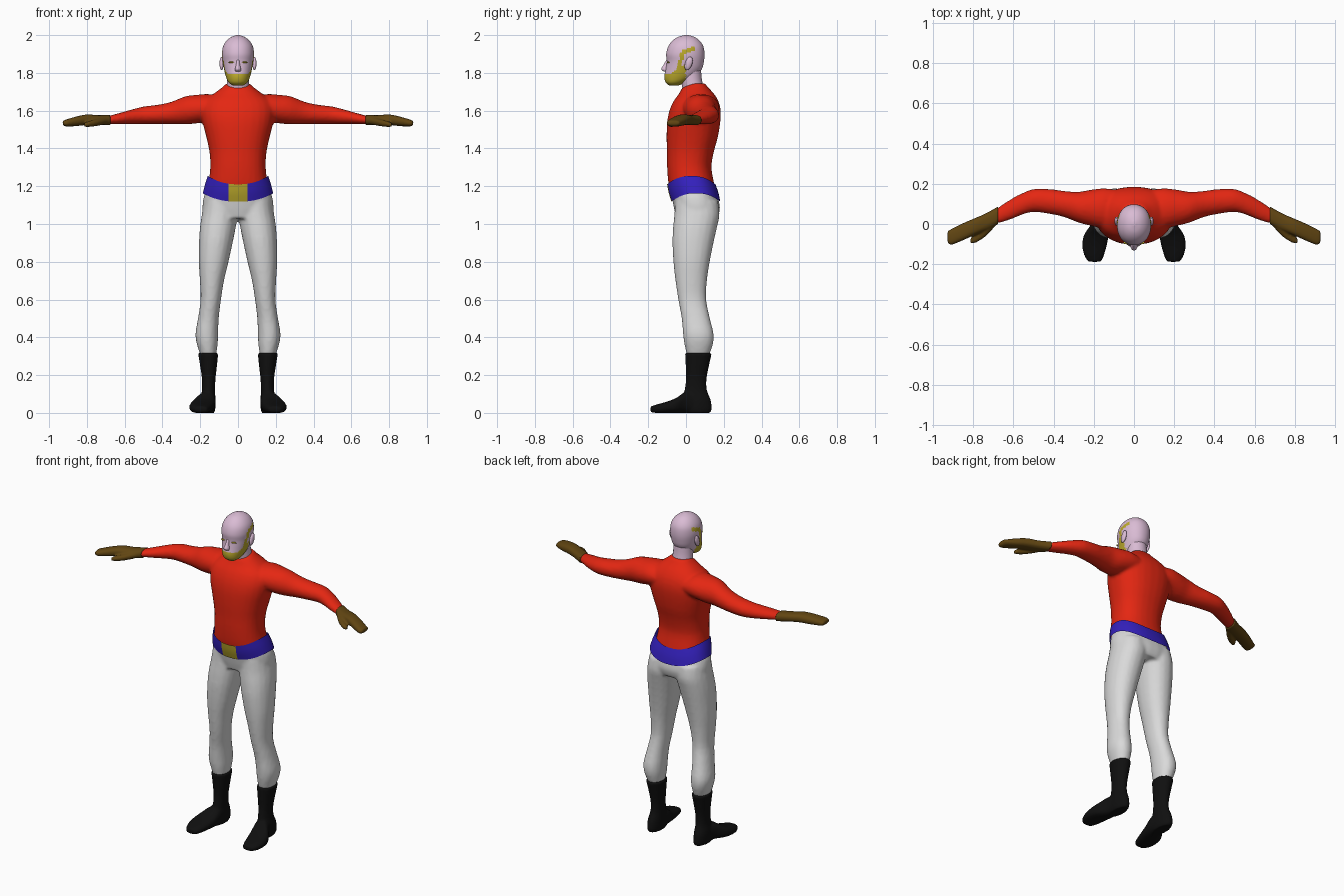
import bpy, bmesh, math
from mathutils import Vector


def material(name, rgb):
    m = bpy.data.materials.new(name)
    m.diffuse_color = (*rgb, 1)
    return m


RED = material("red cloth", (0.78, 0.02, 0.006))
WHITE = material("white cloth", (0.70, 0.70, 0.70))
BLUE = material("blue belt", (0.035, 0.015, 0.52))
GOLD = material("gold", (0.50, 0.40, 0.025))
SKIN = material("pink skin", (0.70, 0.50, 0.66))
BROWN = material("brown leather", (0.12, 0.06, 0.006))
BLACK = material("black leather", (0.005, 0.005, 0.005))


def dense(rings, n):
    """Smoothly interpolate between rings."""
    out = []
    for i in range(len(rings) - 1):
        p = [rings[max(0, min(len(rings) - 1, i + k))] for k in (-1, 0, 1, 2)]
        for s in range(n):
            t = s / n
            out.append([0.5 * (2 * b + (c - a) * t + (2 * a - 5 * b + 4 * c - d) * t * t
                               + (3 * b - a - 3 * c + d) * t ** 3) for a, b, c, d in zip(*p)])
    return out + [list(rings[-1])]


def loft(bm, rings, axis="z", side=1, sides=20, n=3, power=2.0, caps=True, lift=0.0):
    """Skin rounded rings (t, u0, u1, v0, v1) stacked along an axis."""
    loops = []
    for t, u0, u1, v0, v1 in dense(rings, n):
        loop = []
        for k in range(sides):
            a = 2 * math.pi * (k + 0.5) / sides
            c, s = math.cos(a), math.sin(a)
            u = (u0 + u1) / 2 + (u1 - u0) / 2 * math.copysign(abs(c) ** (2 / power), c)
            v = (v0 + v1) / 2 + (v1 - v0) / 2 * math.copysign(abs(s) ** (2 / power), s)
            co = {"z": (u, v, t + lift * c * c), "x": (t, u, v), "y": (u, t, v)}[axis]
            loop.append(bm.verts.new((co[0] * side, co[1], co[2])))
        loops.append(loop)
    faces = []
    for a, b in zip(loops, loops[1:]):
        for k in range(sides):
            j = (k + 1) % sides
            faces.append(bm.faces.new((a[k], a[j], b[j], b[k])))
    if caps:
        faces += [bm.faces.new(loops[0]), bm.faces.new(loops[-1])]
    bmesh.ops.recalc_face_normals(bm, faces=faces)


def finish(name, bm, mats, voxel=0, smooth=3):
    """Make an object; a voxel size fuses overlapping volumes into one skin."""
    me = bpy.data.meshes.new(name)
    for f in bm.faces:
        f.smooth = True
    bm.to_mesh(me)
    bm.free()
    for m in mats:
        me.materials.append(m)
    ob = bpy.data.objects.new(name, me)
    bpy.context.collection.objects.link(ob)
    if voxel:
        r = ob.modifiers.new("fuse", "REMESH")
        r.mode, r.voxel_size, r.use_smooth_shade = "VOXEL", voxel, True
        s = ob.modifiers.new("soften", "SMOOTH")
        s.factor, s.iterations = 0.5, smooth
    return ob


def sym(rows):
    """Rows (z, half width, front, back) to centred rings."""
    return [(z, -w, w, f, b) for z, w, f, b in rows]


# Shirt: torso and both sleeves
bm = bmesh.new()
loft(bm, sym([(1.17, .170, -.083, .158), (1.22, .157, -.094, .148), (1.30, .147, -.1, .135),
              (1.38, .151, -.101, .147), (1.46, .168, -.103, .169), (1.54, .188, -.1, .182),
              (1.60, .195, -.088, .184), (1.65, .178, -.066, .172), (1.69, .128, -.037, .148),
              (1.72, .088, -.02, .12), (1.745, .06, .01, .1)]), power=2.3, sides=28)
for s in (1, -1):
    loft(bm, [(.08, 0, .17, 1.56, 1.67), (.15, -.02, .178, 1.545, 1.688),
              (.22, -.008, .170, 1.532, 1.684), (.28, .008, .160, 1.528, 1.676),
              (.35, .035, .165, 1.528, 1.648), (.42, .05, .174, 1.528, 1.632),
              (.50, .06, .174, 1.528, 1.622), (.56, .045, .152, 1.528, 1.607),
              (.62, .02, .120, 1.528, 1.590), (.70, -.003, .066, 1.528, 1.568)], "x", s)
finish("shirt", bm, [RED], 0.01)

# Trousers: hips and both legs
bm = bmesh.new()
loft(bm, sym([(1.20, .16, -.088, .152), (1.14, .182, -.075, .17), (1.08, .188, -.063, .18),
              (1.03, .17, -.05, .165)]), power=2.3, sides=28)
for s in (1, -1):
    loft(bm, [(1.12, .0, .18, -.058, .17), (1.05, .0, .192, -.062, .178),
              (.98, .012, .202, -.069, .164), (.9, .028, .207, -.072, .146),
              (.8, .05, .208, -.067, .126), (.7, .074, .202, -.056, .111),
              (.6, .09, .198, -.041, .107), (.5, .102, .212, -.023, .127),
              (.42, .105, .225, -.016, .146), (.36, .108, .217, -.008, .142),
              (.28, .12, .19, .012, .112)], "z", s, power=2.15)
finish("trousers", bm, [WHITE], 0.01)

# Belt with a gold front panel
bm = bmesh.new()
loft(bm, sym([(1.118, .187, -.077, .182), (1.165, .175, -.092, .172),
              (1.21, .160, -.1, .156)]), power=2.3, sides=40, caps=False, lift=.045)
for x in (-.05, .05):
    bmesh.ops.bisect_plane(bm, geom=bm.verts[:] + bm.edges[:] + bm.faces[:],
                           plane_co=(x, 0, 0), plane_no=(1, 0, 0))
for f in bm.faces:
    c = f.calc_center_median()
    f.material_index = int(abs(c.x) < .05 and c.y < 0)
finish("belt", bm, [BLUE, GOLD])

# Boots: shaft and splayed foot
bm = bmesh.new()
for s in (1, -1):
    loft(bm, [(.318, .104, .212, -.006, .138), (.25, .111, .201, -.002, .122),
              (.18, .119, .191, .0, .109), (.12, .121, .191, -.008, .111),
              (.07, .119, .2, -.02, .131), (.02, .12, .2, -.03, .138),
              (.0, .125, .195, -.02, .128)], "z", s)
    loft(bm, [(.06, .12, .195, .0, .1), (.0, .119, .213, -.001, .112),
              (-.05, .124, .247, -.001, .08), (-.1, .134, .258, -.001, .06),
              (-.15, .147, .25, -.001, .046), (-.188, .163, .228, .004, .034)],
         "y", s, power=2.6)
finish("boots", bm, [BLACK], 0.008, 2)

# Gloves: palm with fingers together, and thumb
bm = bmesh.new()
for s in (1, -1):
    loft(bm, [(.675, .0, .088, 1.522, 1.578), (.74, -.033, .052, 1.524, 1.576),
              (.80, -.058, .026, 1.524, 1.58), (.86, -.085, .0, 1.518, 1.568),
              (.91, -.104, -.025, 1.516, 1.553), (.928, -.094, -.034, 1.524, 1.546)],
         "x", s, power=2.5)
    loft(bm, [(.69, -.01, .03, 1.53, 1.565), (.74, -.062, -.015, 1.52, 1.557),
              (.785, -.092, -.05, 1.514, 1.546), (.815, -.098, -.072, 1.514, 1.536)], "x", s)
finish("gloves", bm, [BROWN], 0.007, 2)

# Neck
bm = bmesh.new()
loft(bm, sym([(1.66, .07, -.02, .1), (1.72, .062, -.02, .093), (1.77, .058, -.03, .084),
              (1.82, .056, -.03, .08)]))
finish("neck", bm, [SKIN])


def bearded(c):
    """Jaw beard with sideburns that sweep back over the ears."""
    x, y, z = c
    if y < .0 and z < 1.792 + max(0, y + .09) * .6:
        return True
    if abs(x) < .05:
        return False
    if 1.82 < z < 1.915 and abs(y + .035 - (z - 1.84) * .3) < .012:
        return True
    return -.02 < y < .045 and abs(z - 1.908 - .35 * (y + .02)) < .012


# Head
bm = bmesh.new()
loft(bm, sym([(1.733, .028, -.088, -.04), (1.75, .05, -.108, -.002), (1.78, .064, -.115, .05),
              (1.82, .074, -.108, .084), (1.86, .081, -.102, .095), (1.90, .085, -.105, .098),
              (1.94, .079, -.094, .092), (1.97, .061, -.072, .073), (1.99, .036, -.043, .045),
              (2.0, .008, -.008, .012)]), sides=56, n=5, power=2.1)
for f in bm.faces:
    f.material_index = int(bearded(f.calc_center_median()))
finish("head", bm, [SKIN, GOLD])

# Nose
bm = bmesh.new()
loft(bm, sym([(1.808, .014, -.12, -.09), (1.82, .017, -.132, -.09), (1.84, .011, -.121, -.09),
              (1.868, .008, -.105, -.09)]), sides=12)
finish("nose", bm, [SKIN])


def blobs(name, mat, centre, radii, tilt=0):
    """A mirrored pair of small rounded parts."""
    bm = bmesh.new()
    for s in (1, -1):
        vs = bmesh.ops.create_uvsphere(bm, u_segments=14, v_segments=8, radius=1)["verts"]
        for v in vs:
            p = Vector((v.co.x * radii[0], v.co.y * radii[1], v.co.z * radii[2]))
            v.co = ((p.x + centre[0]) * s, p.y + centre[1] + p.z * tilt, p.z + centre[2])
    bmesh.ops.recalc_face_normals(bm, faces=bm.faces)
    finish(name, bm, [mat])


# Ears, and thin gold brow lines
blobs("ears", SKIN, (.087, .014, 1.85), (.011, .02, .036), .25)
blobs("brows", GOLD, (.034, -.093, 1.856), (.019, .008, .004))
